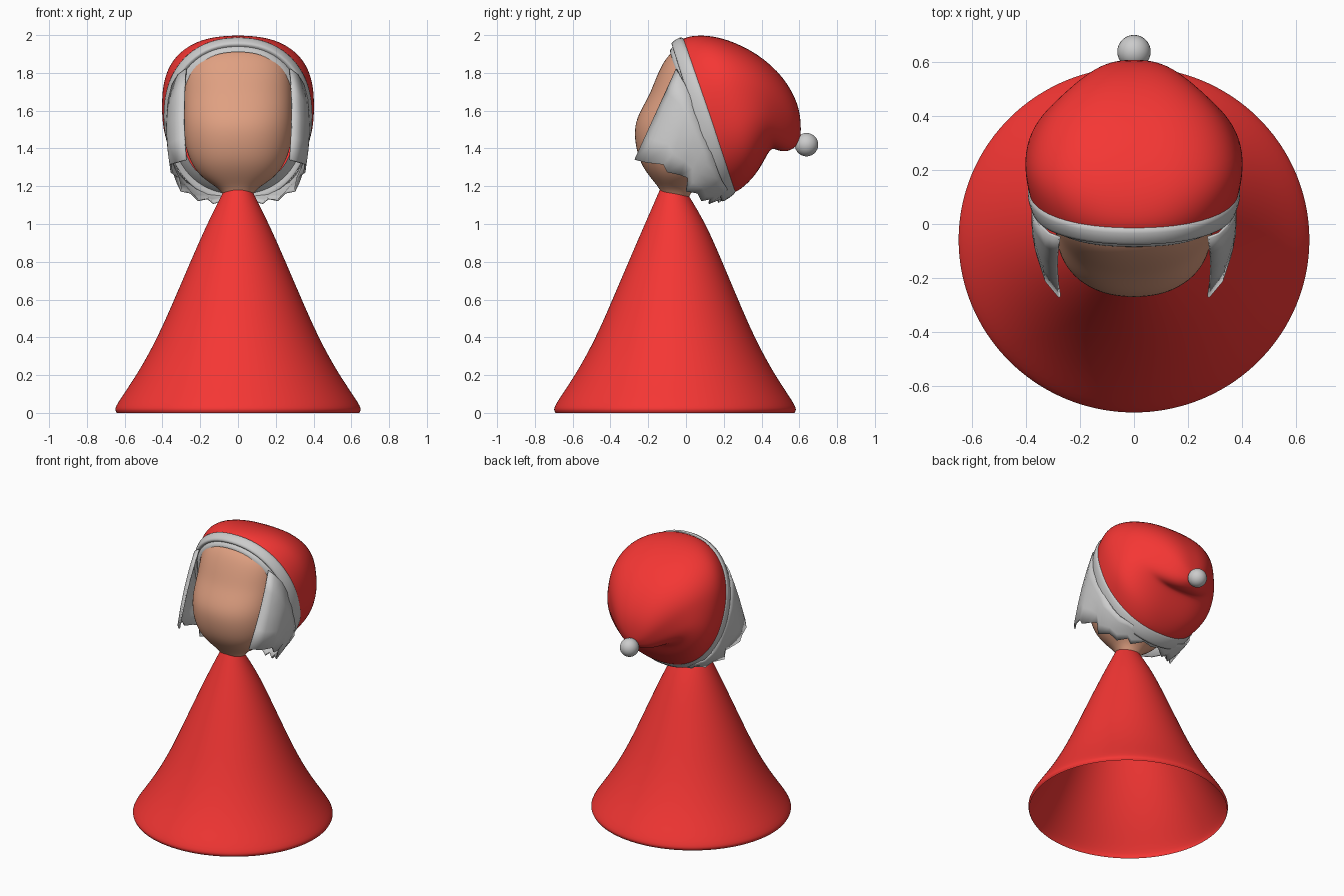
import bpy, bmesh, math

if "Cube" in bpy.data.objects:
    bpy.data.objects.remove(bpy.data.objects["Cube"])


def material(name, rgb):
    m = bpy.data.materials.new(name)
    m.diffuse_color = (*rgb, 1)
    m.use_nodes = True
    m.node_tree.nodes["Principled BSDF"].inputs["Base Color"].default_value = m.diffuse_color
    return m


RED = material("red_cloth", (0.91, 0.037, 0.034))
SKIN = material("skin", (0.74, 0.35, 0.22))


def finish(name, bm, mat=None, subsurf=0):
    bmesh.ops.recalc_face_normals(bm, faces=bm.faces)
    me = bpy.data.meshes.new(name)
    bm.to_mesh(me)
    bm.free()
    for p in me.polygons:
        p.use_smooth = True
    ob = bpy.data.objects.new(name, me)
    bpy.context.collection.objects.link(ob)
    if mat:
        me.materials.append(mat)
    if subsurf:
        mod = ob.modifiers.new("smooth", 'SUBSURF')
        mod.levels = mod.render_levels = subsurf
    return ob


def power(v, e):
    return math.copysign(abs(v) ** e, v)


def loft(name, rings, mat=None, n=(2.0,), seg=36, caps=(False, False), subsurf=2):
    """Rings are (y1, z1, y2, z2, half_width): two opposite points in the x=0 plane.
    n lists the squareness of each ring; the last value repeats."""
    bm = bmesh.new()
    loops = []
    for k, (y1, z1, y2, z2, hw) in enumerate(rings):
        e = 2 / n[min(k, len(n) - 1)]
        loop = []
        for i in range(seg):
            t = 2 * math.pi * i / seg
            c, s = power(math.cos(t), e), power(math.sin(t), e)
            loop.append(bm.verts.new((hw * s,
                                      (y1 + y2) / 2 + c * (y1 - y2) / 2,
                                      (z1 + z2) / 2 + c * (z1 - z2) / 2)))
        loops.append(loop)
    for a, b in zip(loops, loops[1:]):
        for i in range(seg):
            j = (i + 1) % seg
            bm.faces.new((a[i], a[j], b[j], b[i]))
    if caps[0]:
        bm.faces.new(loops[0])
    if caps[1]:
        bm.faces.new(loops[-1])
    return finish(name, bm, mat, subsurf)


# Robe: open flared cone with a rounded hem and a slanted collar
robe = [(0, .645), (.012, .653), (.035, .655), (.2, .537), (.4, .427),
        (.6, .339), (.8, .253), (1.0, .165)]
rings = [(-.055 - r * .99, z, -.055 + r * .98, z, r) for z, r in robe]
rings += [(-.135, 1.19, .015, 1.15, .078)]
loft("robe", rings, RED)

# Head with brow dip, full cheeks and a short neck
head = [(1.14, .07, -.12, .015), (1.19, .10, -.14, .04), (1.24, .19, -.185, .09),
        (1.32, .25, -.243, .16), (1.42, .283, -.27, .22), (1.52, .292, -.275, .25),
        (1.60, .292, -.243, .27), (1.68, .292, -.195, .27), (1.76, .288, -.165, .26),
        (1.84, .275, -.13, .24), (1.90, .23, -.09, .2), (1.94, .11, -.03, .12)]
loft("head", [(f, z, b, z, w) for z, w, f, b in head], SKIN, n=(2.2,), caps=(False, True))

# Floppy cap, tapering backwards to its drooping tip
loft("cap", [
    (-.04, 1.965, .24, 1.16, .383),
    (.0, 1.995, .285, 1.175, .395),
    (.1, 2.003, .365, 1.25, .410),
    (.22, 1.98, .42, 1.345, .387),
    (.38, 1.905, .45, 1.405, .332),
    (.52, 1.78, .48, 1.39, .245),
    (.60, 1.63, .53, 1.38, .15),
    (.61, 1.51, .57, 1.40, .08),
    (.605, 1.45, .59, 1.42, .02),
], RED, n=(2.2, 2.25, 2.55), caps=(False, True))

# Fur trim around the cap opening
loft("cap_trim", [
    (-.055, 1.93, .19, 1.16, .355),
    (-.08, 1.95, .185, 1.12, .375),
    (-.077, 1.965, .195, 1.112, .382),
    (-.03, 1.995, .265, 1.16, .40),
    (-.015, 1.985, .265, 1.18, .39),
], n=(2.2,), subsurf=1)

# Hairline bridging the trim and the head
loft("hairline", [
    (-.05, 1.955, .2, 1.15, .365),
    (-.085, 1.93, .165, 1.17, .335),
    (-.085, 1.912, .13, 1.2, .305),
], n=(2.2, 2.3, 2.4), subsurf=1)

# Hair curtain: (lower edge point, upper edge point) from temple to nape, mirrored
columns = [
    ((.275, -.27, 1.34), (.275, -.05, 1.82)),
    ((.325, -.21, 1.325), (.315, -.035, 1.79)),
    ((.355, -.12, 1.315), (.345, -.005, 1.74)),
    ((.352, -.10, 1.275), (.365, .03, 1.66)),
    ((.335, -.03, 1.26), (.375, .07, 1.55)),
    ((.315, .01, 1.245), (.368, .11, 1.44)),
    ((.30, .0, 1.175), (.35, .14, 1.36)),
    ((.25, .06, 1.165), (.32, .17, 1.28)),
    ((.21, .08, 1.125), (.28, .19, 1.23)),
    ((.16, .13, 1.135), (.22, .21, 1.20)),
    ((.13, .12, 1.11), (.17, .22, 1.18)),
    ((.06, .17, 1.13), (.08, .23, 1.17)),
    ((0, .17, 1.115), (0, .235, 1.165)),
]
bm = bmesh.new()
rows = 5
grid = []
for lo, hi in columns:
    col = []
    for k in range(rows):
        f = k / (rows - 1)
        p = [a + (b - a) * f for a, b in zip(lo, hi)]
        p[0] *= 1 + .04 * math.sin(math.pi * f)      # slight outward bulge
        col.append(bm.verts.new(p))
    grid.append(col)
for a, b in zip(grid, grid[1:]):
    for k in range(rows - 1):
        bm.faces.new((a[k], b[k], b[k + 1], a[k + 1]))
hair = finish("hair", bm)
mirror = hair.modifiers.new("mirror", 'MIRROR')
mirror.use_clip = True
thick = hair.modifiers.new("thickness", 'SOLIDIFY')
thick.thickness = .01
thick.offset = 0

# Bobble on the cap tip
bm = bmesh.new()
bmesh.ops.create_uvsphere(bm, u_segments=32, v_segments=16, radius=.062)
bobble = finish("bobble", bm)
bobble.location = (0, .638, 1.42)
